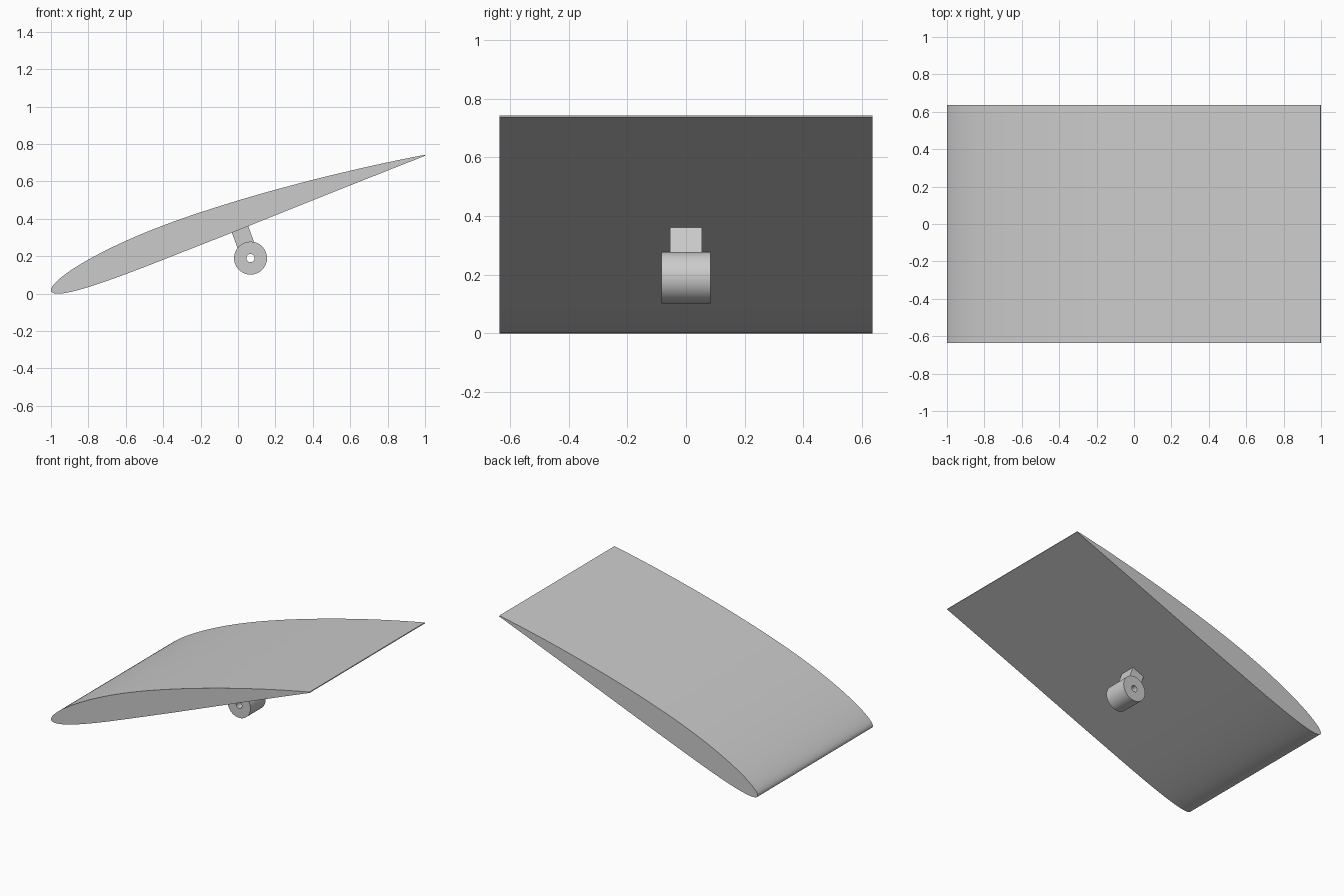
import bpy, bmesh, math
from mathutils import Vector, Matrix

cube = bpy.data.objects.get("Cube")
if cube:
    bpy.data.objects.remove(cube)

GREY = (0.6, 0.6, 0.6, 1)
material = bpy.data.materials.new("light grey")
material.use_nodes = True
material.diffuse_color = GREY
material.node_tree.nodes["Principled BSDF"].inputs["Base Color"].default_value = GREY

PITCH = math.radians(20)


def finish(name, bm):
    bmesh.ops.recalc_face_normals(bm, faces=bm.faces)
    mesh = bpy.data.meshes.new(name)
    bm.to_mesh(mesh)
    bm.free()
    mesh.materials.append(material)
    obj = bpy.data.objects.new(name, mesh)
    bpy.context.collection.objects.link(obj)
    bpy.ops.object.select_all(action='DESELECT')
    obj.select_set(True)
    bpy.context.view_layer.objects.active = obj
    bpy.ops.object.shade_smooth_by_angle(angle=math.radians(30))
    return obj


def prism(name, outline, half_width):
    """Extrude an x-z outline symmetrically along y."""
    bm = bmesh.new()
    face = bm.faces.new([bm.verts.new((x, -half_width, z)) for x, z in outline])
    side = bmesh.ops.extrude_face_region(bm, geom=[face])["geom"]
    moved = [v for v in side if isinstance(v, bmesh.types.BMVert)]
    bmesh.ops.translate(bm, verts=moved, vec=(0, 2 * half_width, 0))
    return finish(name, bm)


def foil_outline(steps=60, camber=0.02, peak=0.4, thick=0.08):
    """Cambered wing section, pitched and fitted to a length of 2."""
    upper, lower = [], []
    for i in range(steps + 1):
        t = (1 - math.cos(math.pi * i / steps)) / 2
        half = 5 * thick * (0.2969 * math.sqrt(t) - 0.126 * t - 0.3516 * t**2
                            + 0.2843 * t**3 - 0.1015 * t**4) + 0.0005 * t
        p = peak if t < peak else 1 - peak
        mean = camber / p**2 * (1 - 2 * peak + 2 * peak * t - t * t if t >= peak
                                else 2 * peak * t - t * t)
        tilt = math.atan(2 * camber / p**2 * (peak - t))
        normal = Vector((-math.sin(tilt), math.cos(tilt))) * half
        upper.append(Vector((t, mean)) + normal)
        lower.append(Vector((t, mean)) - normal)
    pts = [Matrix.Rotation(PITCH, 2) @ p for p in upper[::-1] + lower[1:]]
    x0, x1 = min(p.x for p in pts), max(p.x for p in pts)
    z0 = min(p.y for p in pts)
    s = 2 / (x1 - x0)
    return [((p.x - x0) * s - 1, (p.y - z0) * s) for p in pts]


# Wing
prism("wing", foil_outline(), 0.636)

# Hinge barrel with a through bore
HINGE = Vector((0.067, 0, 0.19))
bm = bmesh.new()
ring = [bm.verts.new(HINGE + Vector((r, y, 0)))
        for r, y in ((0.022, -0.084), (0.088, -0.084), (0.088, 0.084), (0.022, 0.084))]
edges = [bm.edges.new((ring[i], ring[(i + 1) % 4])) for i in range(4)]
bmesh.ops.spin(bm, geom=ring + edges, cent=HINGE, axis=(0, 1, 0),
               angle=math.tau, steps=64, use_merge=True)
bmesh.ops.remove_doubles(bm, verts=bm.verts, dist=0.0001)
finish("hinge_barrel", bm)

# Strut between barrel and wing, square to the wing
across = Vector((math.cos(PITCH), math.sin(PITCH)))
along = Vector((-across.y, across.x))
base = HINGE.xz
prism("strut", [base + across * u * 0.047 + along * v
                for u, v in ((-1, 0.05), (1, 0.05), (1, 0.19), (-1, 0.19))], 0.055)
